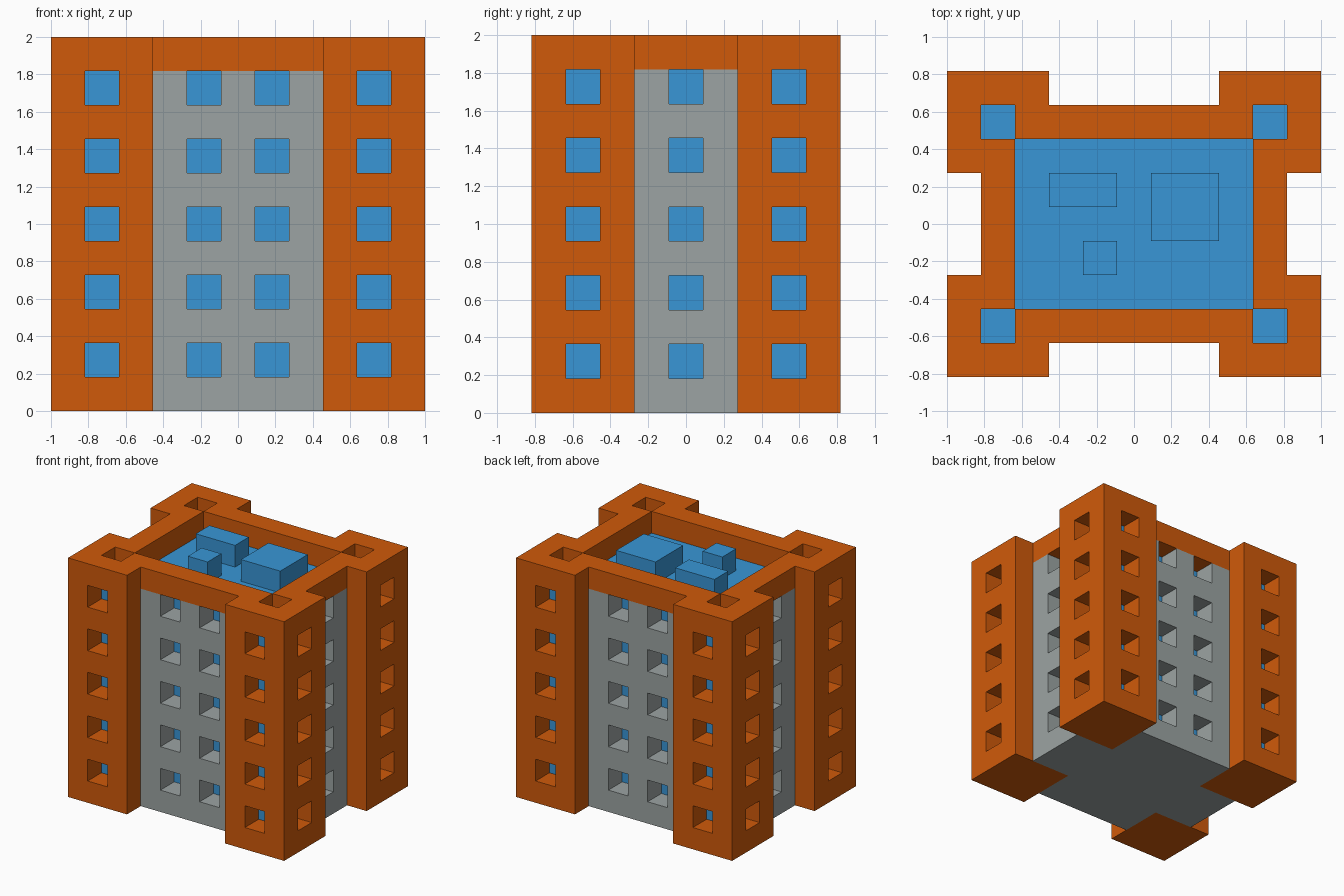
import bpy
import bmesh
from itertools import product
from mathutils import Vector

if "Cube" in bpy.data.objects:
    bpy.data.objects.remove(bpy.data.objects["Cube"], do_unlink=True)

NX, NY, NZ = 11, 9, 11          # building size in blocks
S = 2 / NX                      # block size
FLOORS = (1, 3, 5, 7, 9)        # block rows that hold windows


def material(name, rgb):
    lin = [((c / 255 + 0.055) / 1.055) ** 2.4 for c in rgb]
    m = bpy.data.materials.new(name)
    m.use_nodes = True
    m.diffuse_color = (*lin, 1)
    bsdf = m.node_tree.nodes["Principled BSDF"]
    bsdf.inputs["Base Color"].default_value = (*lin, 1)
    bsdf.inputs["Roughness"].default_value = 0.8
    return m


ORANGE = material("orange brick", (208, 90, 10))
GREY = material("grey concrete", (156, 164, 163))
BLUE = material("blue glass", (56, 150, 214))


def box(x0, x1, y0, y1, z0, z1):
    """Solid box as a set of grid blocks."""
    return set(product(range(x0, x1), range(y0, y1), range(z0, z1)))


def mirror(blocks, flip_x, flip_y):
    return {(NX - 1 - x if flip_x else x, NY - 1 - y if flip_y else y, z)
            for x, y, z in blocks}


parts = []


def add(name, blocks, mat):
    parts.append((name, blocks, mat))


# Corner tower: hollow shaft, windows on both outer sides, notch for the core
tower = box(0, 3, 0, 3, 0, NZ) - box(1, 2, 1, 2, 1, NZ) - box(2, 3, 2, 3, 1, NZ)
for k in FLOORS:
    tower -= box(1, 2, 0, 1, k, k + 1) | box(0, 1, 1, 2, k, k + 1)
for fx, fy in product((False, True), repeat=2):
    corner = ("back" if fy else "front") + ("_left" if fx else "_right")
    add(corner + "_tower", mirror(tower, fx, fy), ORANGE)
    add(corner + "_tower_glass", mirror(box(1, 2, 1, 2, 1, 10), fx, fy), BLUE)

# Recessed walls between the towers, with a parapet beam on top
long_wall = box(3, 8, 1, 2, 0, 10)
short_wall = box(1, 2, 3, 6, 0, 10)
for k in FLOORS:
    long_wall -= box(4, 5, 1, 2, k, k + 1) | box(6, 7, 1, 2, k, k + 1)
    short_wall -= box(1, 2, 4, 5, k, k + 1)
for flip in (False, True):
    side = "back" if flip else "front"
    add(side + "_wall", mirror(long_wall, False, flip), GREY)
    add(side + "_parapet", mirror(box(3, 8, 1, 2, 10, 11), False, flip), ORANGE)
    side = "left" if flip else "right"
    add(side + "_wall", mirror(short_wall, flip, False), GREY)
    add(side + "_parapet", mirror(box(1, 2, 3, 6, 10, 11), flip, False), ORANGE)

# Ground slab, glass core whose top is the roof, and rooftop units
add("ground_slab", box(3, 8, 2, 7, 0, 1) | box(2, 9, 3, 6, 0, 1), GREY)
add("glass_core", box(2, 9, 2, 7, 1, 10), BLUE)
add("wide_roof_unit", box(3, 5, 5, 6, 10, 11), BLUE)
add("large_roof_unit", box(6, 8, 4, 6, 10, 11), BLUE)
add("small_roof_unit", box(4, 5, 3, 4, 10, 11), BLUE)

solid = set().union(*(blocks for _, blocks, _ in parts))


def build(name, blocks, mat):
    """Skin the blocks with their exposed faces and merge flat areas."""
    bm = bmesh.new()
    for cell in sorted(blocks):
        for axis, sign in product(range(3), (-1, 1)):
            near = list(cell)
            near[axis] += sign
            if tuple(near) in solid:
                continue
            n, u, v = Vector(), Vector(), Vector()
            n[axis], u[(axis + 1) % 3], v[(axis + 2) % 3] = sign / 2, 0.5, 0.5
            mid = Vector(cell) + Vector((0.5 - NX / 2, 0.5 - NY / 2, 0.5)) + n
            ring = [mid - u - v, mid + u - v, mid + u + v, mid - u + v]
            bm.faces.new([bm.verts.new(p * S) for p in ring[::sign]])
    bmesh.ops.remove_doubles(bm, verts=bm.verts, dist=1e-4)
    bmesh.ops.dissolve_limit(bm, angle_limit=0.02, verts=bm.verts, edges=bm.edges)
    mesh = bpy.data.meshes.new(name)
    bm.to_mesh(mesh)
    bm.free()
    mesh.materials.append(mat)
    bpy.context.collection.objects.link(bpy.data.objects.new(name, mesh))


for part in parts:
    build(*part)
